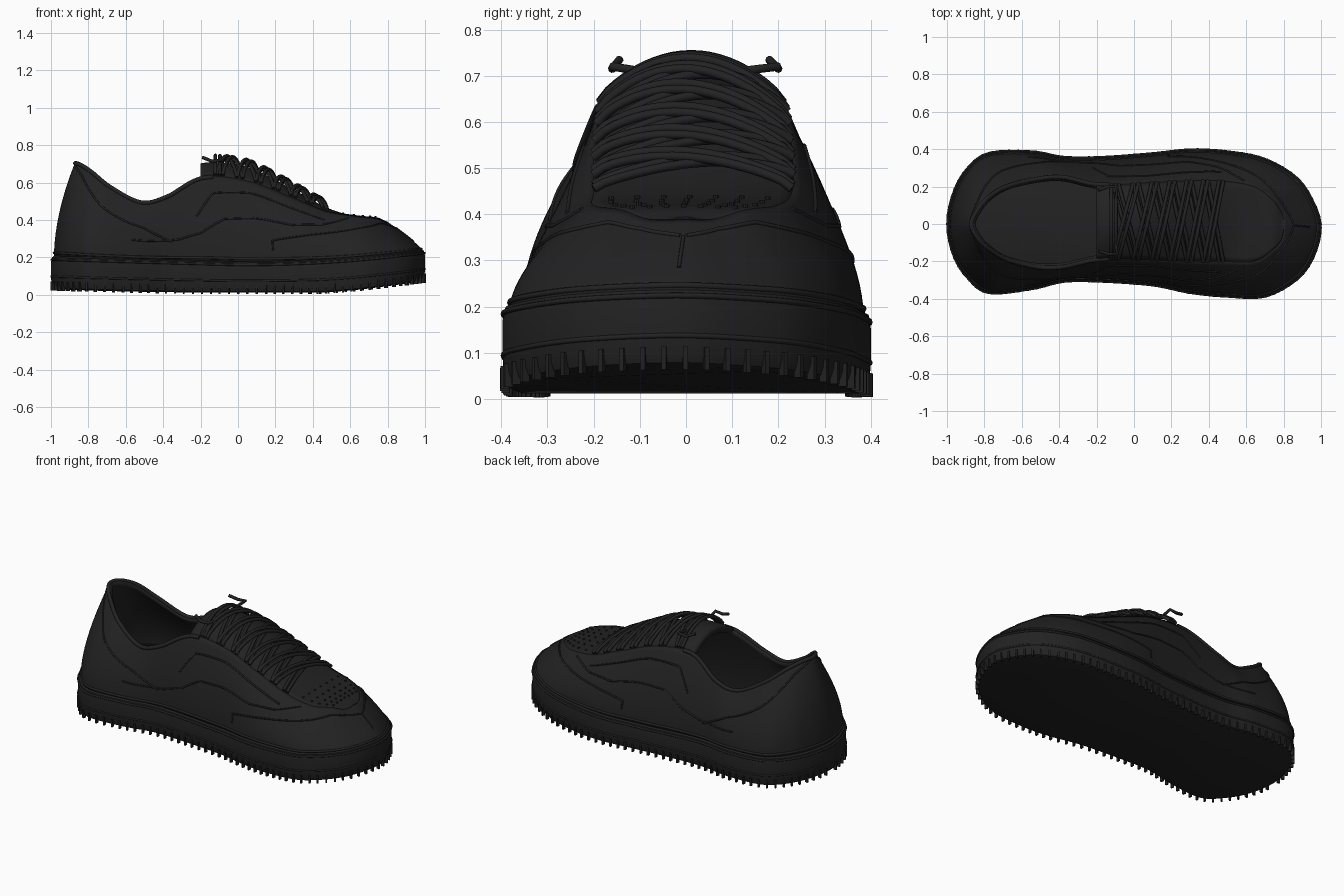
import bpy, bmesh, math
from mathutils import Vector, Matrix

cube = bpy.data.objects.get("Cube")
if cube:
    bpy.data.objects.remove(cube, do_unlink=True)

black = bpy.data.materials.new("soft_black")
black.use_nodes = True
colour = (0.016, 0.016, 0.016, 1)
black.diffuse_color = colour
black.node_tree.nodes["Principled BSDF"].inputs["Base Color"].default_value = colour

# Stations from heel to toe: sole x, left y, right y, then rim x, left y, right y, z
STATIONS = [
    (-1, 0, 0, -.87, 0, 0, .71),
    (-.97, .16, -.16, -.84, .07, -.07, .7),
    (-.9, .29, -.28, -.78, .14, -.13, .66),
    (-.78, .38, -.37, -.68, .2, -.19, .58),
    (-.55, .39, -.35, -.52, .24, -.23, .5),
    (-.37, .36, -.31, -.38, .25, -.23, .53),
    (-.17, .36, -.31, -.19, .21, -.19, .63),
    (.1, .38, -.33, .05, .22, -.19, .61),
    (.3, .4, -.37, .27, .23, -.2, .53),
    (.5, .39, -.39, .47, .23, -.2, .45),
    (.7, .35, -.39, .64, .2, -.2, .42),
    (.87, .25, -.3, .74, .13, -.14, .41),
    (.96, .12, -.18, .79, .06, -.08, .39),
    (1, -.02, -.02, .8, 0, 0, .39),
]
TOE = len(STATIONS) - 1
LOOP = 2 * TOE
SOLE = [Vector((a[0], a[1], 0)) for a in STATIONS]
SOLE += [Vector((a[0], a[2], 0)) for a in STATIONS[-2:0:-1]]
RIM = [Vector((a[3], a[4], a[6])) for a in STATIONS]
RIM += [Vector((a[3], a[5], a[6])) for a in STATIONS[-2:0:-1]]


def sample(ring, s):
    """Smooth point on a closed ring of control points."""
    i = math.floor(s)
    t = s - i
    a, b, c, d = (ring[(i + k) % LOOP] for k in (-1, 0, 1, 2))
    return .5 * (2 * b + (c - a) * t + (2 * a - 5 * b + 4 * c - d) * t * t
                 + (3 * b - a - 3 * c + d) * t ** 3)


def sole_top(x):
    return .18 + .03 * max(0, -x) + .065 * max(0, x) ** 2


def sole_bottom(x):
    return .012 + .018 * max(0, -x) ** 2 + .06 * max(0, (x - .4) / .6) ** 1.5


def outward(s):
    d = sample(SOLE, s + .02) - sample(SOLE, s - .02)
    return Vector((-d.y, d.x, 0)).normalized()


def sole_point(s, inset, h):
    p = sample(SOLE, s)
    z = sole_bottom(p.x) * (1 - h) + sole_top(p.x) * h
    p -= outward(s) * inset
    p.z = z
    return p


def upper_point(s, f):
    """Point on the upper: f runs from the sole to the rim."""
    low, high = sole_point(s, .016, .97), sample(RIM, s)
    power = 1.8 - .6 * min(1, max(0, (low.x - .5) / .4))
    p = low.lerp(high, f ** power)
    p.z = low.z + (high.z - low.z) * f
    return p


def tongue_point(s, t):
    """Point on the arched strip between the left and right rims."""
    p = sample(RIM, s).lerp(sample(RIM, LOOP - s), t)
    bump = .075 if s < 7 else max(.005, .075 - .028 * (s - 7))
    p.z += bump * 4 * t * (1 - t)
    return p


def finish(obj, smooth=True):
    bpy.context.collection.objects.link(obj)
    obj.data.materials.append(black)
    if smooth and obj.type == 'MESH':
        bpy.ops.object.select_all(action='DESELECT')
        obj.select_set(True)
        bpy.context.view_layer.objects.active = obj
        bpy.ops.object.shade_smooth_by_angle(angle=math.radians(40))
    return obj


def grid(name, rows, closed=False, caps=False, thickness=0):
    bm = bmesh.new()
    verts = [[bm.verts.new(p) for p in row] for row in rows]
    n = len(rows[0])
    for a, b in zip(verts, verts[1:]):
        for i in range(n if closed else n - 1):
            k = (i + 1) % n
            bm.faces.new((a[i], b[i], b[k], a[k]))
    if caps:
        bm.faces.new(verts[0])
        bm.faces.new(verts[-1][::-1])
    bmesh.ops.remove_doubles(bm, verts=bm.verts, dist=.0005)
    mesh = bpy.data.meshes.new(name)
    bm.to_mesh(mesh)
    bm.free()
    obj = finish(bpy.data.objects.new(name, mesh))
    if thickness:
        mod = obj.modifiers.new("thickness", 'SOLIDIFY')
        mod.thickness, mod.offset = thickness, -1
    return obj


def tubes(name, paths, radius, closed=False):
    curve = bpy.data.curves.new(name, 'CURVE')
    curve.dimensions = '3D'
    curve.bevel_depth, curve.bevel_resolution = radius, 2
    curve.use_fill_caps = True
    for path in paths:
        line = curve.splines.new('POLY')
        line.points.add(len(path) - 1)
        for point, p in zip(line.points, path):
            point.co = (*p, 1)
        line.use_cyclic_u = closed
        line.use_smooth = True
    return finish(bpy.data.objects.new(name, curve))


around = [i / 8 for i in range(LOOP * 8)]

# Sole with rounded edges, and the piping around it
profile = [(.03, 0), (.01, .04), (.003, .15), (0, .4), (0, .8), (.006, .95), (.02, 1)]
grid("sole", [[sole_point(s, *p) for s in around] for p in profile], True, True)
tubes("sole_piping", [[sole_point(s, .002, h) for s in around] for h in (.38, .88)], .006, True)
tubes("upper_welt", [[upper_point(s, .04) for s in around]], .007, True)

# Upper shell, open at the collar, with a rolled edge
grid("upper", [[upper_point(s, j / 16) for s in around] for j in range(17)], True, thickness=.025)
collar = [upper_point(i / 8, 1) - Vector((0, 0, .006)) for i in range(-50, 51)]
tubes("collar_edge", [collar], .012)

# Tongue running into the toe top
lengthwise = [5.95 + i * (TOE - 5.95) / 56 for i in range(57)]
grid("tongue_and_vamp", [[tongue_point(s, j / 16) for s in lengthwise] for j in range(17)],
     thickness=.04)


# Seams drawn over the upper, the same on both sides
def seam(knots, mirror):
    path = []
    for (s, f), (s2, f2) in zip(knots, knots[1:]):
        for i in range(12):
            t = i / 12
            u = s + (s2 - s) * t
            path.append(upper_point(LOOP - u if mirror else u, f + (f2 - f) * t))
    return path


SEAMS = {
    "heel_seam": [(0, .99), (1.5, .9), (2.8, .74), (4.2, .55), (5.2, .25)],
    "side_seam": [(3.9, .33), (5.3, .3), (5.9, .34), (6.4, .5), (7, .54), (8, .55), (8.8, .68), (9.7, .95)],
    "toe_seam": [(7.4, .15), (7.4, .28), (8.2, .4), (9, .55), (10, .72), (11, .85), (12, .86), (13, .75)],
    "eyelet_seam": [(5.8, .55), (6.2, .8), (7, .85), (8, .82), (9, .8)],
}
for name, knots in SEAMS.items():
    tubes(name, [seam(knots, m) for m in (False, True)], .005)
tubes("toe_centre_seam", [[upper_point(TOE, .3 + i * .045) for i in range(11)]], .004)


# Crossed laces, each a pair of cords
def lace(s1, s2, lift):
    path = []
    for i in range(21):
        t = i / 20
        p = tongue_point(s1 + (s2 - s1) * t, t)
        p.z += .008 + lift * math.sin(math.pi * t) ** .5
        path.append(p)
    return path


eyelets = [6.4 + i * .43 for i in range(7)]
cords = []
for a, b in zip(eyelets, eyelets[1:]):
    for shift in (-.06, .06):
        cords.append(lace(a + shift, b + shift, .018))
        cords.append(lace(b + shift, a + shift, .03))
cords += [lace(eyelets[0] + d, eyelets[0] + d, .028) for d in (-.1, 0)]
tubes("laces", cords, .01)
ends = []
for side in (0, 1):
    start = tongue_point(6.4, .2 + .6 * side) + Vector((0, 0, .03))
    y = .2 - .36 * side
    ends.append([start, Vector((-.09, y, .72)), Vector((-.14, y, .715)), Vector((-.19, y * .9, .735))])
tubes("lace_ends", ends, .009)


# Small repeated pieces share one mesh each
def pieces(name, matrices, sides):
    bm = bmesh.new()
    for m in matrices:
        if sides == 4:
            bmesh.ops.create_cube(bm, size=1, matrix=m)
        else:
            bmesh.ops.create_cone(bm, cap_ends=True, segments=sides, radius1=1, radius2=1,
                                  depth=1, matrix=m)
    mesh = bpy.data.meshes.new(name)
    bm.to_mesh(mesh)
    bm.free()
    finish(bpy.data.objects.new(name, mesh), False)


# Toe perforations
holes = []
for row in range(5):
    for col in range(7):
        p = tongue_point(9.5 + row * .36, .1 + col * .8 / 6)
        holes.append(Matrix.Translation(p) @ Matrix.Diagonal((.006, .006, .012, 1)))
pieces("perforations", holes, 8)

# Tread ribs evenly spaced along the bottom edge
ribs, travelled, last = [], 0, sole_point(0, .004, .1)
for i in range(LOOP * 40):
    s = i / 40
    p = sole_point(s, .004, .1)
    travelled += (p - last).length
    last = p
    if travelled > .045:
        travelled = 0
        n = outward(s)
        turn = Matrix.Rotation(math.atan2(n.y, n.x), 4, 'Z')
        ribs.append(Matrix.Translation(p) @ turn @ Matrix.Diagonal((.018, .01, .05, 1)))
pieces("tread_ribs", ribs, 4)
